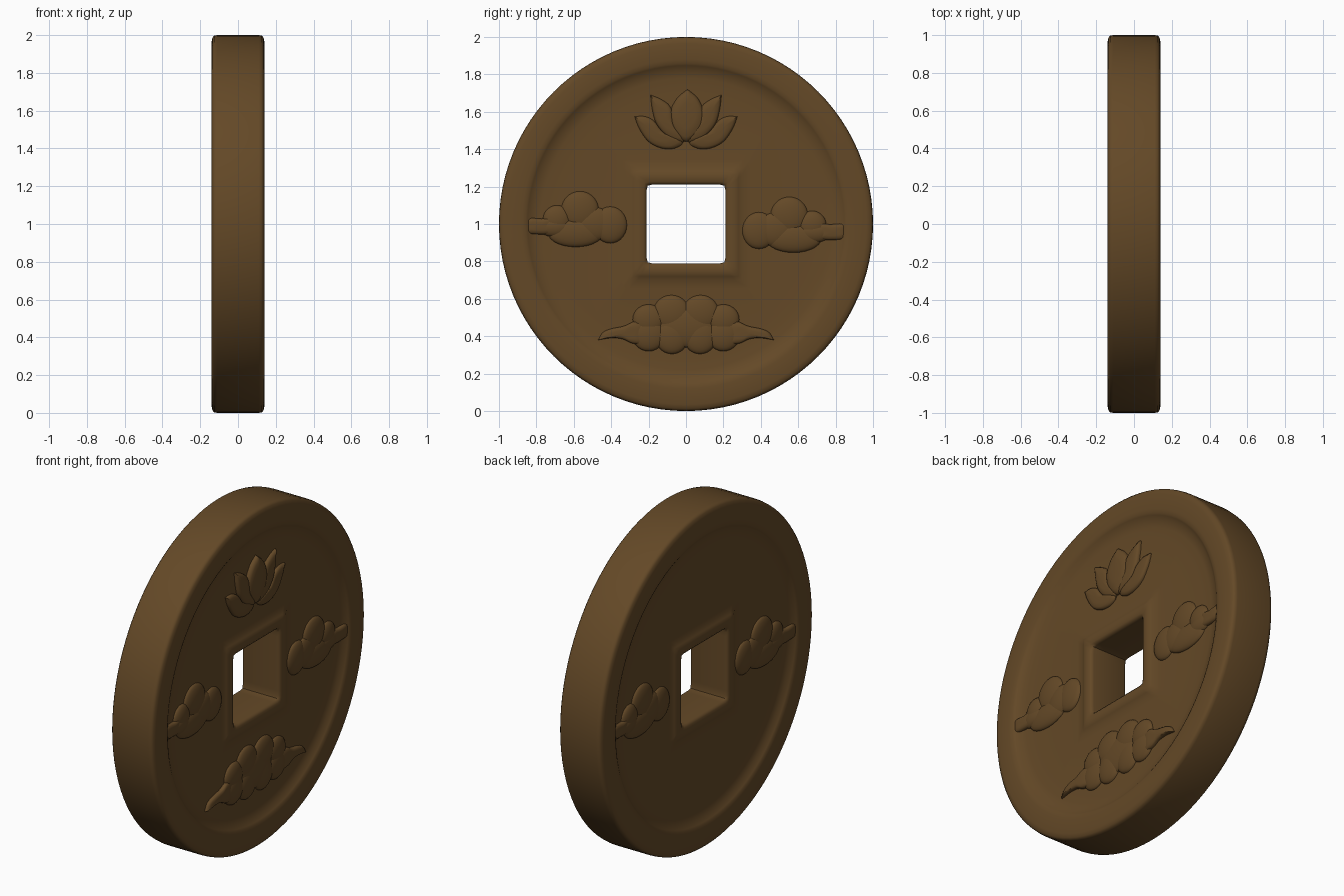
import bpy, bmesh, math
from mathutils import Vector, Matrix

if "Cube" in bpy.data.objects:
    bpy.data.objects.remove(bpy.data.objects["Cube"])

SEG = 96
FLOOR = 0.107          # height of the recessed face along x

bronze = bpy.data.materials.new("dark_bronze")
bronze.diffuse_color = (0.127, 0.066, 0.020, 1)
bronze.use_nodes = True
bronze.node_tree.nodes["Principled BSDF"].inputs["Base Color"].default_value = bronze.diffuse_color


def finish(name, bm, angle):
    bmesh.ops.recalc_face_normals(bm, faces=bm.faces)
    mesh = bpy.data.meshes.new(name)
    bm.to_mesh(mesh)
    bm.free()
    mesh.materials.append(bronze)
    ob = bpy.data.objects.new(name, mesh)
    bpy.context.collection.objects.link(ob)
    bpy.ops.object.select_all(action='DESELECT')
    ob.select_set(True)
    bpy.context.view_layer.objects.active = ob
    bpy.ops.object.shade_smooth_by_angle(angle=math.radians(angle))
    return ob


# Coin body: one closed loft, round rings outside, square rings at the hole
# (size, x, exponent): exponent 2 = circle, higher = squarer
half = [(0.21, 0.105, 30), (0.214, 0.118, 30), (0.225, 0.126, 40), (0.265, 0.127, 150),
        (0.28, 0.120, 200), (0.30, 0.111, 200), (0.345, FLOOR, 200),
        (0.70, FLOOR, 2), (0.78, 0.109, 2), (0.825, 0.116, 2), (0.847, 0.131, 2),
        (0.858, 0.137, 2), (0.88, 0.14, 2), (0.965, 0.14, 2), (0.987, 0.135, 2),
        (0.997, 0.126, 2), (1.0, 0.11, 2)]
profile = half + [(s, -x, n) for s, x, n in reversed(half)]

bm = bmesh.new()
rings = []
for size, x, n in profile:
    ring = []
    for i in range(SEG):
        a = 2 * math.pi * i / SEG
        c, s = math.cos(a), math.sin(a)
        r = size / (abs(c) ** n + abs(s) ** n) ** (1 / n)
        ring.append(bm.verts.new((x, r * c, 1 + r * s)))
    rings.append(ring)
for k in range(len(rings)):
    a, b = rings[k], rings[(k + 1) % len(rings)]
    for i in range(SEG):
        j = (i + 1) % SEG
        bm.faces.new((a[i], a[j], b[j], b[i]))
finish("coin_body", bm, 40)


def lobe(bm, y, z, ry, rz, h=0.028):
    """Flattened ball half sunk in the face."""
    m = (Matrix.Translation((FLOOR, y, z)) @ Matrix.Diagonal((h, ry, rz, 1))
         @ Matrix.Rotation(math.pi / 2, 4, 'Y'))
    bmesh.ops.create_uvsphere(bm, u_segments=28, v_segments=14, radius=1, matrix=m)


def spline(pts, steps=5):
    """Smooth loop through the points that stays sharp at the first one."""
    p = [Vector(q) for q in pts] + [Vector(pts[0])]
    p = [2 * p[0] - p[1]] + p + [2 * p[-1] - p[-2]]
    out = []
    for i in range(1, len(p) - 2):
        a, b, c, d = p[i - 1:i + 3]
        for k in range(steps):
            t = k / steps
            out.append(0.5 * (2 * b + (c - a) * t + (2 * a - 5 * b + 4 * c - d) * t * t
                              + (3 * b - a - 3 * c + d) * t ** 3))
    return out


def pad(bm, pts, h, sign=1):
    """Pillowed relief from an outline; sign -1 mirrors it in y."""
    loop = spline([(sign * y, z) for y, z in pts])
    mid = sum(loop, Vector((0, 0))) / len(loop)
    prev = None
    for s, f in ((1, -0.4), (1, 0.25), (0.95, 0.6), (0.82, 0.85), (0.5, 0.98)):
        ring = []
        for q in loop:
            v = mid + (q - mid) * s
            ring.append(bm.verts.new((FLOOR + f * h, v.x, v.y)))
        if prev:
            for i in range(len(ring)):
                j = (i + 1) % len(ring)
                bm.faces.new((prev[i], prev[j], ring[j], ring[i]))
        prev = ring
    tip = bm.verts.new((FLOOR + h, mid.x, mid.y))
    for i in range(len(prev)):
        bm.faces.new((prev[i], prev[(i + 1) % len(prev)], tip))


# Side clouds, on both faces (the back pair is turned half round)
side_lobes = [(-0.567, 1.075, 0.10, 0.10), (-0.69, 1.025, 0.075, 0.075),
              (-0.405, 0.995, 0.09, 0.098), (-0.59, 0.955, 0.15, 0.078),
              (-0.49, 1.0, 0.10, 0.09), (-0.70, 0.985, 0.09, 0.055)]
tail = [(-0.70, 0.95), (-0.77, 0.945), (-0.85, 0.952), (-0.865, 0.99),
        (-0.85, 1.03), (-0.77, 1.028), (-0.70, 1.03)]
for face in ("front", "back"):
    for name, sign, dz in (("left", 1, 0), ("right", -1, -0.03)):
        bm = bmesh.new()
        for y, z, ry, rz in side_lobes:
            lobe(bm, sign * y - (0.015 if sign < 0 else 0), z + dz, ry, rz)
        pad(bm, [(y, z + dz) for y, z in tail], 0.024, sign)
        ob = finish(f"{face}_{name}_cloud", bm, 40)
        if face == "back":
            ob.rotation_euler.z = math.pi

# Bottom cloud with sweeping tails
bm = bmesh.new()
for sign in (1, -1):
    for y, z, ry, rz in ((0.078, 0.525, 0.098, 0.095), (0.20, 0.49, 0.085, 0.08),
                         (0.075, 0.40, 0.09, 0.095), (0.20, 0.41, 0.09, 0.09)):
        lobe(bm, sign * y, z, ry, rz)
    pad(bm, [(0.47, 0.38), (0.445, 0.42), (0.40, 0.44), (0.33, 0.455), (0.27, 0.48),
             (0.22, 0.46), (0.22, 0.37), (0.28, 0.36), (0.34, 0.385), (0.40, 0.39)],
        0.024, sign)
lobe(bm, 0, 0.45, 0.16, 0.11)
finish("bottom_cloud", bm, 40)

# Lotus: centre petal with two mirrored pairs
bm = bmesh.new()
for sign in (1, -1):
    pad(bm, [(0.275, 1.575), (0.22, 1.575), (0.17, 1.55), (0.12, 1.49), (0.02, 1.44),
             (0.06, 1.405), (0.13, 1.405), (0.20, 1.44), (0.25, 1.51)], 0.022, sign)
    pad(bm, [(0.19, 1.69), (0.13, 1.665), (0.08, 1.62), (0.06, 1.52), (0.01, 1.44),
             (0.09, 1.46), (0.155, 1.53), (0.18, 1.61)], 0.025, sign)
pad(bm, [(0.008, 1.72), (-0.05, 1.67), (-0.085, 1.59), (-0.065, 1.50), (0.0, 1.44),
         (0.075, 1.50), (0.095, 1.59), (0.065, 1.67)], 0.031)
finish("lotus", bm, 40)
